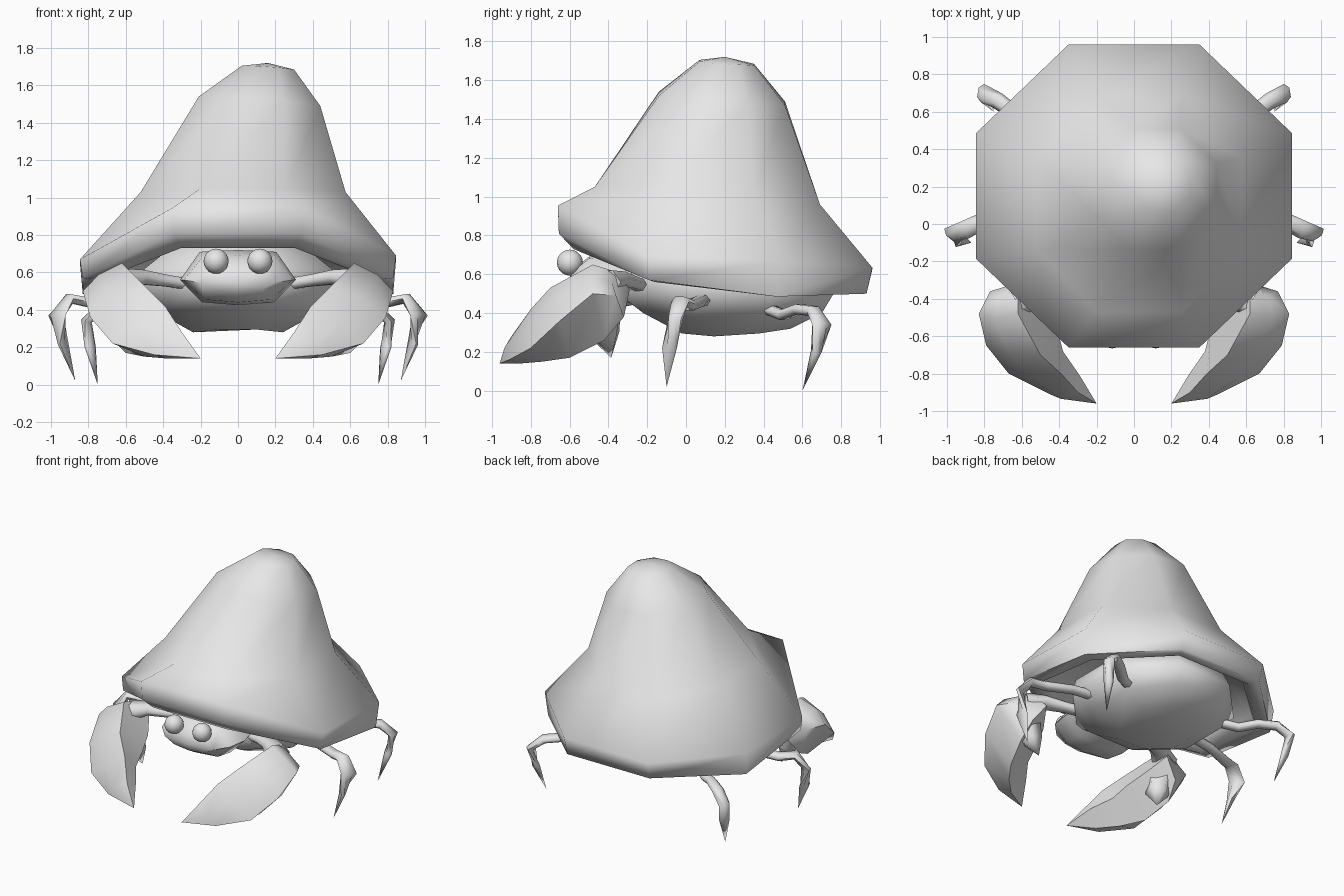
import bpy, bmesh, math
from mathutils import Vector

if "Cube" in bpy.data.objects:
    bpy.data.objects.remove(bpy.data.objects["Cube"])

mat = bpy.data.materials.new("plain grey")
mat.diffuse_color = (0.8, 0.8, 0.8, 1)
mat.use_nodes = True
mat.node_tree.nodes["Principled BSDF"].inputs["Base Color"].default_value = mat.diffuse_color


def smooth(ob, angle):
    bpy.ops.object.select_all(action='DESELECT')
    ob.select_set(True)
    bpy.context.view_layer.objects.active = ob
    bpy.ops.object.shade_smooth_by_angle(angle=math.radians(angle))


def loft(name, rings, angle=80):
    """Skin equal-length rings; a single-point ring closes to a tip, others are capped."""
    bm = bmesh.new()
    vs = [[bm.verts.new(p) for p in r] for r in rings]
    for a, b in zip(vs, vs[1:]):
        n = max(len(a), len(b))
        for i in range(n):
            j = (i + 1) % n
            if len(b) == 1:
                bm.faces.new((a[i], a[j], b[0]))
            else:
                bm.faces.new((a[i], a[j], b[j], b[i]))
    for r in (vs[0], vs[-1]):
        if len(r) > 2:
            bm.faces.new(r)
    bmesh.ops.recalc_face_normals(bm, faces=bm.faces)
    me = bpy.data.meshes.new(name)
    bm.to_mesh(me)
    bm.free()
    me.materials.append(mat)
    ob = bpy.data.objects.new(name, me)
    bpy.context.collection.objects.link(ob)
    smooth(ob, angle)
    return ob


def octagon(x0, x1, y0, y1, zs, tilt=0):
    """Octagon in a box; zs = heights at front, front side, back side, back; tilt lowers +x."""
    cx, cy, hx, hy = (x0 + x1) / 2, (y0 + y1) / 2, (x1 - x0) / 2, (y1 - y0) / 2
    k = 0.414
    pts = [(-k, -1, 0), (k, -1, 0), (1, -k, 1), (1, k, 2),
           (k, 1, 3), (-k, 1, 3), (-1, k, 2), (-1, -k, 1)]
    return [(cx + hx * u, cy + hy * v, zs[i] - tilt * u) for u, v, i in pts]


def tube(name, stations, sides=6, angle=80):
    """Tapering limb; station = (centre, half width, half height)."""
    pts = [Vector(s[0]) for s in stations]
    rings, last = [], None
    for i, (c, w, h) in enumerate(stations):
        c = Vector(c)
        if w == 0:
            rings.append([c])
            continue
        d = (pts[min(i + 1, len(pts) - 1)] - pts[max(i - 1, 0)]).normalized()
        side = d.cross(Vector((0, 0, 1))).normalized()
        if last and side.dot(last) < 0:
            side = -side
        last = side
        up = side.cross(d)
        rings.append([c + side * w * math.cos(t) + up * h * math.sin(t)
                      for t in (2 * math.pi * k / sides for k in range(sides))])
    return loft(name, rings, angle)


# Shell: leaning bell with a raised front lip and a hollow underside
loft("shell", [
    octagon(-.50, .50, -.30, .66, (.86, .80, .72, .70)),
    octagon(-.70, .70, -.50, .80, (.76, .64, .58, .57)),
    octagon(-.74, .74, -.58, .85, (.73, .56, .49, .50)),
    octagon(-.83, .83, -.655, .93, (.81, .57, .485, .50)),
    octagon(-.845, .845, -.66, .96, (.95, .68, .66, .63), -.01),
    octagon(-.52, .575, -.47, .69, (1.05, 1.03, 1.02, .96)),
    octagon(-.21, .44, -.14, .51, (1.53, 1.515, 1.50, 1.48), .025),
    octagon(.02, .30, .07, .35, (1.70, 1.695, 1.69, 1.68), .01),
    [(.16, .20, 1.72)],
], 80)

# Body: rounded belly under the shell
loft("belly", [
    octagon(-.24, .24, -.02, .54, (.295, .28, .295, .32)),
    octagon(-.42, .42, -.22, .70, (.40, .38, .38, .40)),
    octagon(-.53, .53, -.35, .76, (.50, .50, .50, .50)),
    octagon(-.50, .50, -.33, .70, (.62, .62, .62, .62)),
    octagon(-.30, .30, -.20, .50, (.80, .78, .74, .72)),
])


# Head: faceted wedge with a jaw ridge
def head_ring(y, w, top, mid, low):
    return [(-w, y, mid), (-.66 * w, y, top), (0, y, top + .01), (.66 * w, y, top),
            (w, y, mid), (.62 * w, y, low + .015), (0, y, low), (-.62 * w, y, low + .015)]


loft("head", [
    head_ring(-.18, .27, .68, .57, .46),
    head_ring(-.36, .31, .71, .56, .425),
    head_ring(-.50, .29, .68, .56, .44),
    head_ring(-.59, .20, .61, .545, .49),
    [(0, -.61, .545)],
], 60)


def claw_ring(top, outer, bottom, inner):
    """Four corner points plus a bulge between the top ridge and the outer edge."""
    t, o, b, i = map(Vector, (top, outer, bottom, inner))
    return [t, (t + o) / 2 + (o - i).normalized() * .02 + Vector((0, -.02, .01)), o, b, i]


CLAW = [
    claw_ring((.62, -.35, .61), (.77, -.36, .49), (.64, -.32, .38), (.54, -.29, .52)),
    claw_ring((.62, -.48, .65), (.83, -.48, .50), (.66, -.42, .26), (.46, -.42, .42)),
    claw_ring((.50, -.70, .53), (.79, -.65, .36), (.60, -.60, .17), (.41, -.56, .36)),
    claw_ring((.39, -.80, .42), (.67, -.80, .22), (.50, -.74, .15), (.38, -.68, .30)),
    claw_ring((.30, -.90, .28), (.45, -.91, .16), (.38, -.86, .14), (.29, -.81, .24)),
    [Vector((.20, -.96, .14))],
]

for s, label in ((-1, "left"), (1, "right")):
    # Eyes
    bpy.ops.mesh.primitive_uv_sphere_add(segments=16, ring_count=10, radius=.067,
                                         location=(s * .117, -.598, .66))
    eye = bpy.context.object
    eye.name = label + "_eye"
    eye.data.materials.append(mat)
    smooth(eye, 60)

    def m(*p):
        return (s * p[0], p[1], p[2])

    # Arm and big claw with a ridged top
    tube(label + "_arm", [(m(.22, -.20, .53), .05, .035), (m(.38, -.27, .555), .05, .035),
                          (m(.52, -.34, .575), .07, .045), (m(.62, -.41, .56), .09, .07)])
    loft(label + "_claw", [[m(*p) for p in r] for r in CLAW], 60)
    # Short lower finger of the claw
    tube(label + "_claw_finger", [(m(.60, -.44, .42), .11, .10), (m(.56, -.42, .29), .08, .075),
                                  (m(.53, -.385, .17), 0, 0)], 5)

    # Walking legs: flattened, bent down at the knee
    tube(label + "_middle_leg", [
        (m(.38, .10, .47), .04, .035), (m(.62, .07, .46), .04, .03), (m(.80, .02, .44), .045, .03),
        (m(.90, -.03, .46), .05, .03), (m(.968, -.055, .37), .055, .03),
        (m(.935, -.085, .22), .042, .025), (m(.87, -.10, .02), 0, 0)], 6)
    tube(label + "_rear_leg", [
        (m(.38, .40, .43), .04, .03), (m(.52, .50, .39), .04, .03), (m(.62, .58, .42), .04, .03),
        (m(.73, .66, .41), .045, .03), (m(.81, .70, .34), .05, .03),
        (m(.79, .67, .20), .035, .025), (m(.75, .60, 0), 0, 0)], 6)
